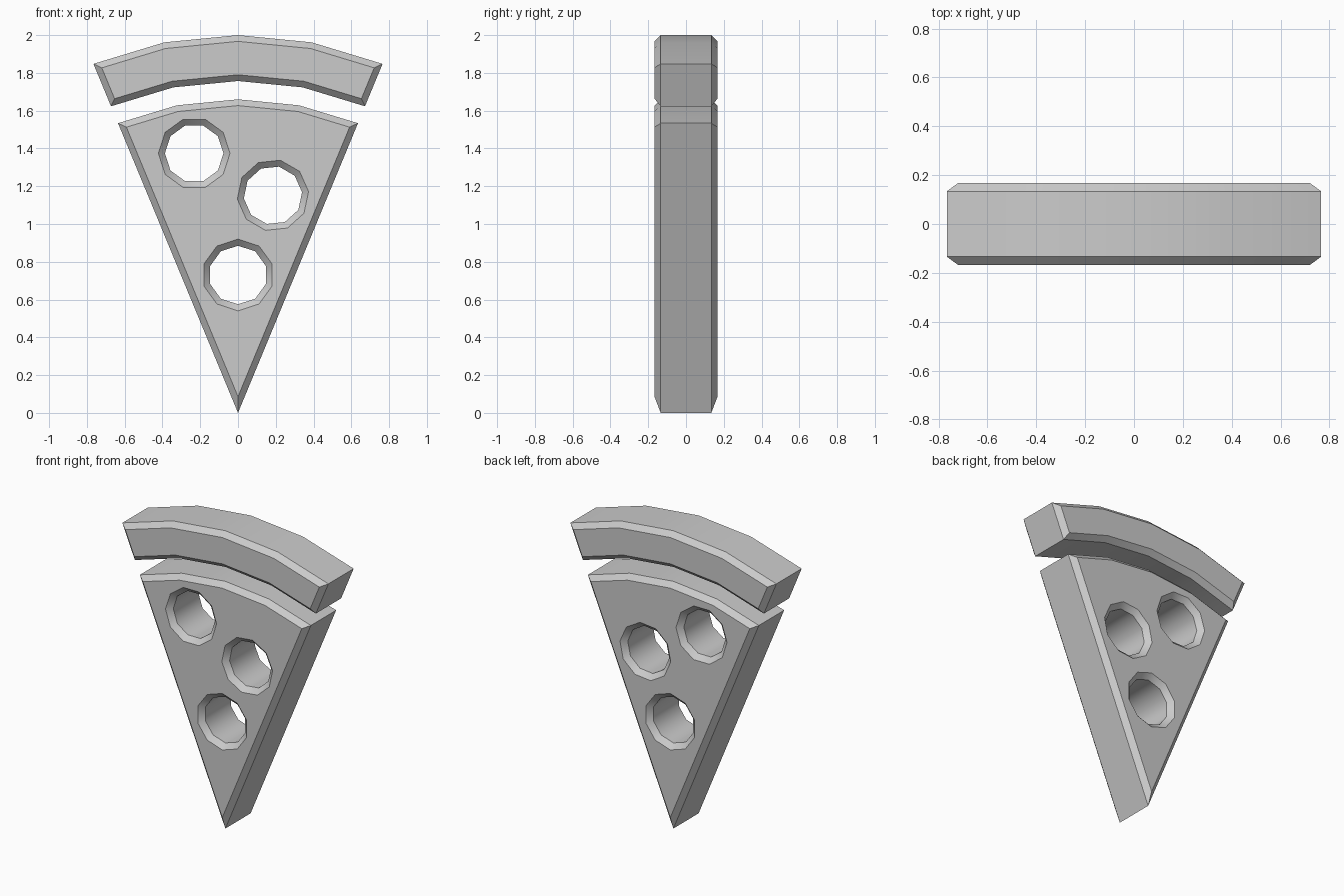
import bpy, bmesh
from math import radians, sin, cos, tau
from mathutils import Vector

if "Cube" in bpy.data.objects:
    bpy.data.objects.remove(bpy.data.objects["Cube"])

HALF = 0.167     # half thickness
BEV = 0.033      # chamfer size
SPREAD = 22.5    # half angle of the wedge in degrees


def arc(r):
    """Five points from the right edge to the left edge, in x-z."""
    return [Vector((r * sin(a), r * cos(a)))
            for a in (radians(SPREAD * k / 2) for k in (2, 1, 0, -1, -2))]


def hole(cx, cz, turn, r=0.155, n=10):
    """Clockwise ring, so the solid lies to its left."""
    return [Vector((cx + r * cos(a), cz + r * sin(a)))
            for a in (radians(turn) - tau * i / n for i in range(n))]


def inset(loop, d):
    """Mitred offset towards the solid side."""
    out = []
    for i, p in enumerate(loop):
        e1 = (p - loop[i - 1]).normalized()
        e2 = (loop[(i + 1) % len(loop)] - p).normalized()
        n1, n2 = Vector((-e1.y, e1.x)), Vector((-e2.y, e2.x))
        out.append(p + (n1 + n2) * d / (1 + n1.dot(n2)))
    return out


def chamfered_plate(name, loops):
    bm = bmesh.new()
    caps = {-1: [], 1: []}
    for loop in loops:
        n = len(loop)
        small = inset(loop, BEV)
        rings = [[bm.verts.new((p.x, y, p.y)) for p in pts]
                 for pts, y in ((small, -HALF), (loop, -HALF + BEV),
                                (loop, HALF - BEV), (small, HALF))]
        # chamfer, wall, chamfer
        for a, b in zip(rings, rings[1:]):
            for i in range(n):
                j = (i + 1) % n
                bm.faces.new((a[i], b[i], b[j], a[j]))
        for side, ring in ((-1, rings[0]), (1, rings[-1])):
            caps[side] += [bm.edges.get((ring[i - 1], ring[i])) for i in range(n)]
    # flat front and back, with openings left free
    for side, edges in caps.items():
        bmesh.ops.triangle_fill(bm, use_beauty=True, use_dissolve=False,
                                edges=edges, normal=(0, side, 0))
    bmesh.ops.recalc_face_normals(bm, faces=bm.faces[:])
    flat = [f for f in bm.faces if abs(f.normal.y) > 0.99]
    bmesh.ops.dissolve_limit(bm, angle_limit=0.001, verts=[],
                             edges=list({e for f in flat for e in f.edges
                                         if all(g in flat for g in e.link_faces)})
                             ) if len(loops) == 1 else None
    mesh = bpy.data.meshes.new(name)
    bm.to_mesh(mesh)
    bm.free()
    ob = bpy.data.objects.new(name, mesh)
    bpy.context.collection.objects.link(ob)
    bpy.ops.object.select_all(action='DESELECT')
    ob.select_set(True)
    bpy.context.view_layer.objects.active = ob
    bpy.ops.object.shade_smooth_by_angle(angle=radians(40))
    return ob


# Wedge with three topping openings
chamfered_plate("slice", [[Vector((0, 0))] + arc(1.66),
                          hole(0, 0.73, 90),
                          hole(-0.232, 1.374, 0),
                          hole(0.185, 1.152, 6)])

# Separate curved rim above the wedge
chamfered_plate("crust", [arc(2.0) + arc(1.757)[::-1]])
